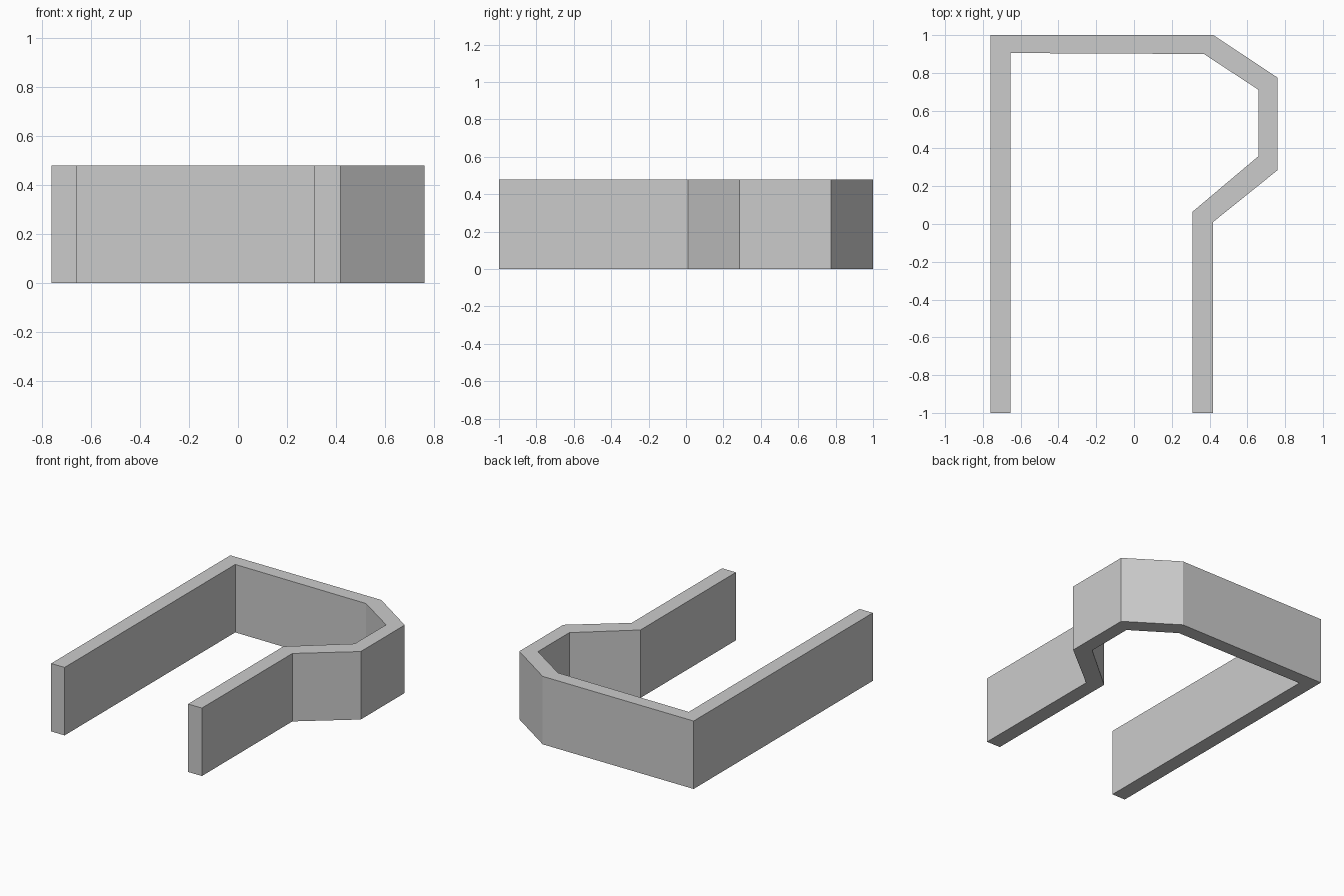
import bpy
import bmesh

HEIGHT = 0.48

cube = bpy.data.objects.get("Cube")
if cube:
    bpy.data.objects.remove(cube, do_unlink=True)

# Single plain grey
grey = bpy.data.materials.new("plain_grey")
grey.use_nodes = True
colour = (0.6, 0.6, 0.6, 1)
grey.diffuse_color = colour
grey.node_tree.nodes["Principled BSDF"].inputs["Base Color"].default_value = colour

# Plan outlines of the wall, from the left-hand end round to the other end
outer = [(-0.76, -1), (-0.76, 1), (0.42, 1), (0.76, 0.775),
         (0.76, 0.285), (0.418, 0.01), (0.418, -1)]
inner = [(-0.655, -1), (-0.655, 0.905), (0.37, 0.9), (0.66, 0.71),
         (0.66, 0.36), (0.31, 0.065), (0.31, -1)]

# Wall strip, one quad per straight run, extruded upwards
bm = bmesh.new()
outside = [bm.verts.new((x, y, 0)) for x, y in outer]
inside = [bm.verts.new((x, y, 0)) for x, y in inner]
for i in range(len(outer) - 1):
    bm.faces.new((outside[i], outside[i + 1], inside[i + 1], inside[i]))
result = bmesh.ops.extrude_face_region(bm, geom=bm.faces[:])
top = [g for g in result["geom"] if isinstance(g, bmesh.types.BMVert)]
bmesh.ops.translate(bm, verts=top, vec=(0, 0, HEIGHT))

# Make sure the underside is closed
if not any(all(v.co.z == 0 for v in f.verts) for f in bm.faces):
    for i in range(len(outer) - 1):
        bm.faces.new((outside[i], outside[i + 1], inside[i + 1], inside[i]))
bmesh.ops.recalc_face_normals(bm, faces=bm.faces[:])

mesh = bpy.data.meshes.new("angled_wall")
bm.to_mesh(mesh)
bm.free()
mesh.materials.append(grey)
wall = bpy.data.objects.new("angled_wall", mesh)
bpy.context.collection.objects.link(wall)
